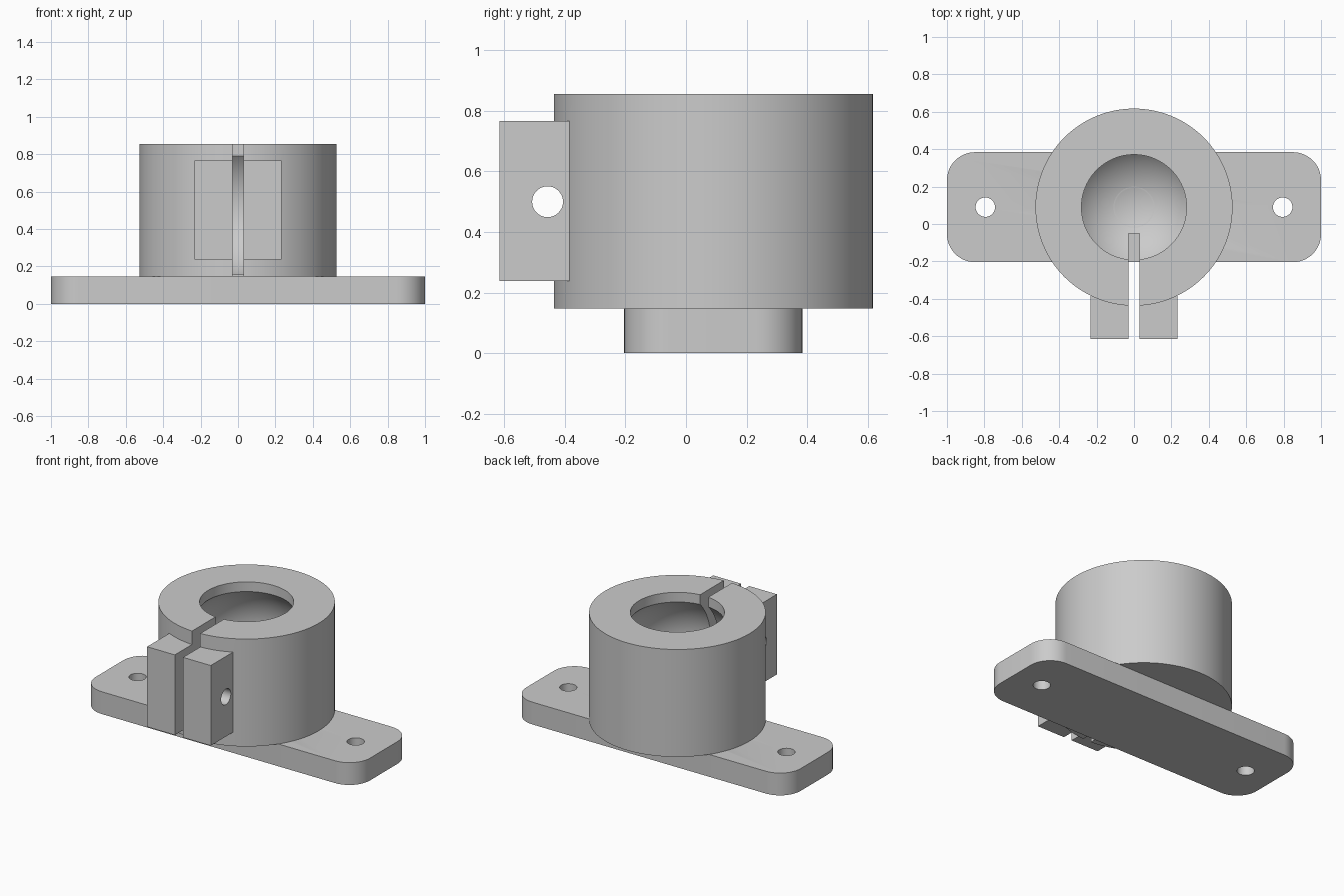
import bpy, bmesh, math
from mathutils import Matrix, Vector

cube = bpy.data.objects.get("Cube")
if cube:
    bpy.data.objects.remove(cube, do_unlink=True)

AXIS_Y = 0.09      # centre line of the bore
PLATE_TOP = 0.147
BODY_TOP = 0.855

grey = bpy.data.materials.new("plain_grey")
grey.use_nodes = True
colour = (0.6, 0.6, 0.6, 1)
grey.diffuse_color = colour
for node in grey.node_tree.nodes:
    if node.type == 'BSDF_PRINCIPLED':
        node.inputs["Base Color"].default_value = colour


def finish(name, bm):
    mesh = bpy.data.meshes.new(name)
    bmesh.ops.recalc_face_normals(bm, faces=bm.faces)
    bm.to_mesh(mesh)
    bm.free()
    mesh.materials.append(grey)
    obj = bpy.data.objects.new(name, mesh)
    bpy.context.collection.objects.link(obj)
    return obj


def box(name, low, high):
    low, high = Vector(low), Vector(high)
    bm = bmesh.new()
    bmesh.ops.create_cube(bm, size=1)
    for v in bm.verts:
        v.co = (low + high) / 2 + v.co * (high - low)
    return finish(name, bm)


def cylinder(name, radius, centre, length, segments=64, along_x=False):
    turn = Matrix.Rotation(math.pi / 2, 4, 'Y') if along_x else Matrix()
    bm = bmesh.new()
    bmesh.ops.create_cone(bm, cap_ends=True, segments=segments, radius1=radius,
                          radius2=radius, depth=length,
                          matrix=Matrix.Translation(centre) @ turn)
    return finish(name, bm)


def sphere(name, radius, centre):
    bm = bmesh.new()
    bmesh.ops.create_uvsphere(bm, u_segments=96, v_segments=48, radius=radius,
                              matrix=Matrix.Translation(centre))
    return finish(name, bm)


def activate(obj):
    bpy.ops.object.select_all(action='DESELECT')
    obj.select_set(True)
    bpy.context.view_layer.objects.active = obj


def combine(obj, tool, operation='DIFFERENCE'):
    tool.hide_render = True
    mod = obj.modifiers.new(tool.name, 'BOOLEAN')
    mod.operation, mod.solver, mod.object = operation, 'EXACT', tool
    activate(obj)
    bpy.ops.object.modifier_apply(modifier=mod.name)
    bpy.data.objects.remove(tool, do_unlink=True)


def ball():
    return sphere("ball_cutter", 0.39, (0, AXIS_Y, 0.521))


# Base plate with rounded corners and two screw holes
plate = box("base_plate", (-1, -0.204, 0), (1, 0.384, PLATE_TOP))
bm = bmesh.new()
bm.from_mesh(plate.data)
corners = [e for e in bm.edges
           if abs(e.verts[0].co.z - e.verts[1].co.z) > 0.1]
bmesh.ops.bevel(bm, geom=corners, offset=0.15, segments=12, profile=0.5,
                affect='EDGES')
bm.to_mesh(plate.data)
bm.free()
for side in (-1, 1):
    combine(plate, cylinder("screw_hole", 0.052, (side * 0.795, AXIS_Y, 0.1), 1, 32))
combine(plate, ball())

# Clamp body with its front lugs
height = BODY_TOP - PLATE_TOP
body = cylinder("clamp_body", 0.527, (0, AXIS_Y, PLATE_TOP + height / 2), height, 128)
combine(body, box("lugs", (-0.232, -0.615, 0.238), (0.232, -0.385, 0.766)), 'UNION')

# Ball socket, top opening, clamping slot and bolt hole
combine(body, ball())
combine(body, cylinder("opening", 0.281, (0, AXIS_Y, 0.8), 0.5, 96))
combine(body, box("slot", (-0.03, -0.8, 0), (0.03, -0.05, 1)))
combine(body, cylinder("bolt_hole", 0.051, (0, -0.457, 0.5), 1, 32, True))

for part in (plate, body):
    activate(part)
    bpy.ops.object.shade_smooth_by_angle(angle=math.radians(30))
